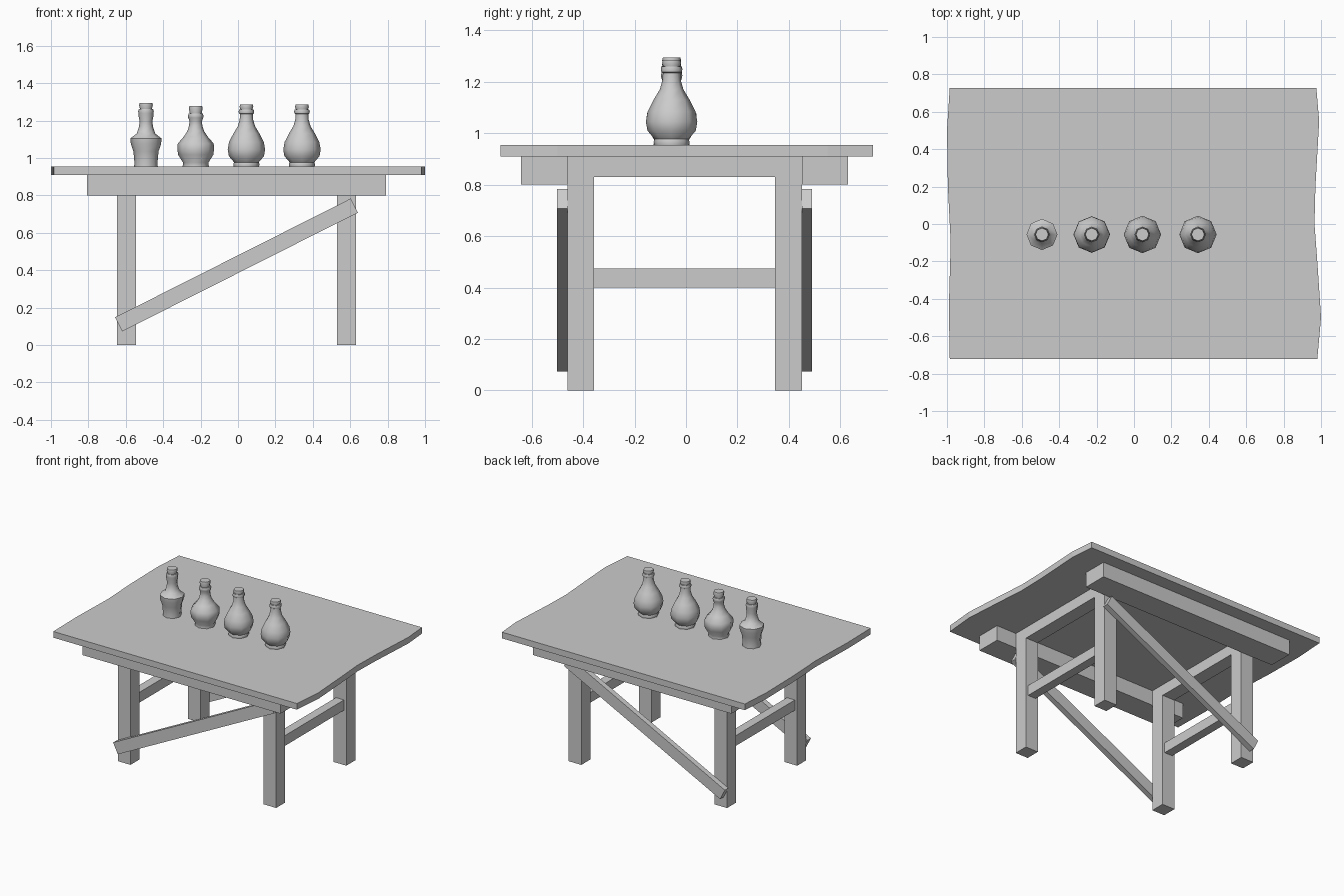
import bpy, bmesh, math

if "Cube" in bpy.data.objects:
    bpy.data.objects.remove(bpy.data.objects["Cube"])

CX, CY = -0.008, -0.005   # centre of the trestle frame


def finish(name, bm):
    bmesh.ops.recalc_face_normals(bm, faces=bm.faces)
    me = bpy.data.meshes.new(name)
    bm.to_mesh(me)
    bm.free()
    ob = bpy.data.objects.new(name, me)
    bpy.context.collection.objects.link(ob)
    return ob


def box(name, size, loc, rot_y=0.0):
    bm = bmesh.new()
    bmesh.ops.create_cube(bm, size=1)
    bmesh.ops.scale(bm, vec=size, verts=bm.verts)
    ob = finish(name, bm)
    ob.location = loc
    ob.rotation_euler = (0, rot_y, 0)
    return ob


def span(name, x0, x1, y0, y1, z0, z1):
    return box(name, (x1 - x0, y1 - y0, z1 - z0),
               ((x0 + x1) / 2, (y0 + y1) / 2, (z0 + z1) / 2))


def lathe(name, profile, loc, sides=8):
    bm = bmesh.new()
    rings = []
    for r, z in profile:
        rings.append([bm.verts.new((r * math.cos(math.tau * i / sides),
                                    r * math.sin(math.tau * i / sides), z))
                      for i in range(sides)])
    for a, b in zip(rings, rings[1:]):
        for i in range(sides):
            j = (i + 1) % sides
            bm.faces.new((a[i], a[j], b[j], b[i]))
    bm.faces.new(rings[0])
    bm.faces.new(rings[-1])
    ob = finish(name, bm)
    ob.location = loc
    bpy.ops.object.select_all(action='DESELECT')
    ob.select_set(True)
    bpy.context.view_layer.objects.active = ob
    bpy.ops.object.shade_smooth_by_angle(angle=math.radians(50))
    return ob


# Table top with worn, wavy ends
right = [(0.98, -0.722), (1.0, -0.5), (0.98, -0.2), (0.965, 0.0),
         (0.97, 0.2), (0.99, 0.55), (0.975, 0.728)]
left = [(-0.985, 0.728), (-1.0, 0.5), (-0.995, 0.2), (-0.98, -0.1),
        (-0.99, -0.45), (-0.985, -0.722)]
bm = bmesh.new()
face = bm.faces.new([bm.verts.new((x, y, 0.91)) for x, y in right + left])
ext = bmesh.ops.extrude_face_region(bm, geom=[face])
bmesh.ops.translate(bm, vec=(0, 0, 0.045),
                    verts=[v for v in ext['geom'] if isinstance(v, bmesh.types.BMVert)])
# close the underside
if not any(f.normal.z and all(abs(v.co.z - 0.91) < 1e-5 for v in f.verts) for f in bm.faces):
    bmesh.ops.holes_fill(bm, edges=bm.edges, sides=0)
finish("table_top", bm)

# Legs
for sx, xn in ((-1, "left"), (1, "right")):
    for sy, yn in ((-1, "front"), (1, "back")):
        box(f"{yn}_{xn}_leg", (0.102, 0.104, 0.83),
            (CX + sx * 0.588, CY + sy * 0.404, 0.415))
    # Cross bar above the legs and stretcher between them
    box(f"{xn}_cross_bar", (0.1, 0.912, 0.08), (CX + sx * 0.588, CY, 0.87))
    box(f"{xn}_stretcher", (0.065, 0.706, 0.075), (CX + sx * 0.588, CY, 0.437))

# Long rails and diagonal braces at front and back
for sy, yn in ((-1, "front"), (1, "back")):
    box(f"{yn}_rail", (1.6, 0.18, 0.11), (CX, CY + sy * 0.546, 0.855))
    dx, dz = 1.26, 0.635
    box(f"{yn}_brace", (math.hypot(dx, dz), 0.04, 0.085),
        (CX, CY + sy * 0.476, 0.428), -sy * math.atan2(dz, dx) * -1 if sy < 0
        else -math.atan2(dz, dx))

# Bottles: (radius, height above the table top)
pear = [(0.068, 0), (0.07, 0.012), (0.066, 0.022), (0.094, 0.055), (0.1, 0.09),
        (0.093, 0.13), (0.07, 0.175), (0.046, 0.215), (0.036, 0.25), (0.034, 0.28)]
round_ = [(0.07, 0), (0.068, 0.02), (0.094, 0.062), (0.098, 0.09), (0.096, 0.122),
          (0.065, 0.158), (0.044, 0.19), (0.035, 0.22), (0.034, 0.243)]
waisted = [(0.063, 0), (0.062, 0.025), (0.067, 0.08), (0.081, 0.12), (0.083, 0.15),
           (0.05, 0.175), (0.038, 0.21), (0.034, 0.24), (0.04, 0.27)]


def bottle(name, body, x, lip, top):
    lathe(name, body + [(0.04, lip), (0.042, lip + 0.01), (0.038, lip + 0.022)],
          (x, -0.056, 0.955))
    lathe(name + "_cork", [(0.03, lip + 0.015), (0.037, top - 0.012), (0.034, top)],
          (x, -0.056, 0.955))


bottle("waisted_bottle", waisted, -0.492, 0.285, 0.34)
bottle("round_bottle", round_, -0.226, 0.26, 0.323)
bottle("pear_bottle_left", pear, 0.045, 0.283, 0.33)
bottle("pear_bottle_right", pear, 0.342, 0.283, 0.33)
